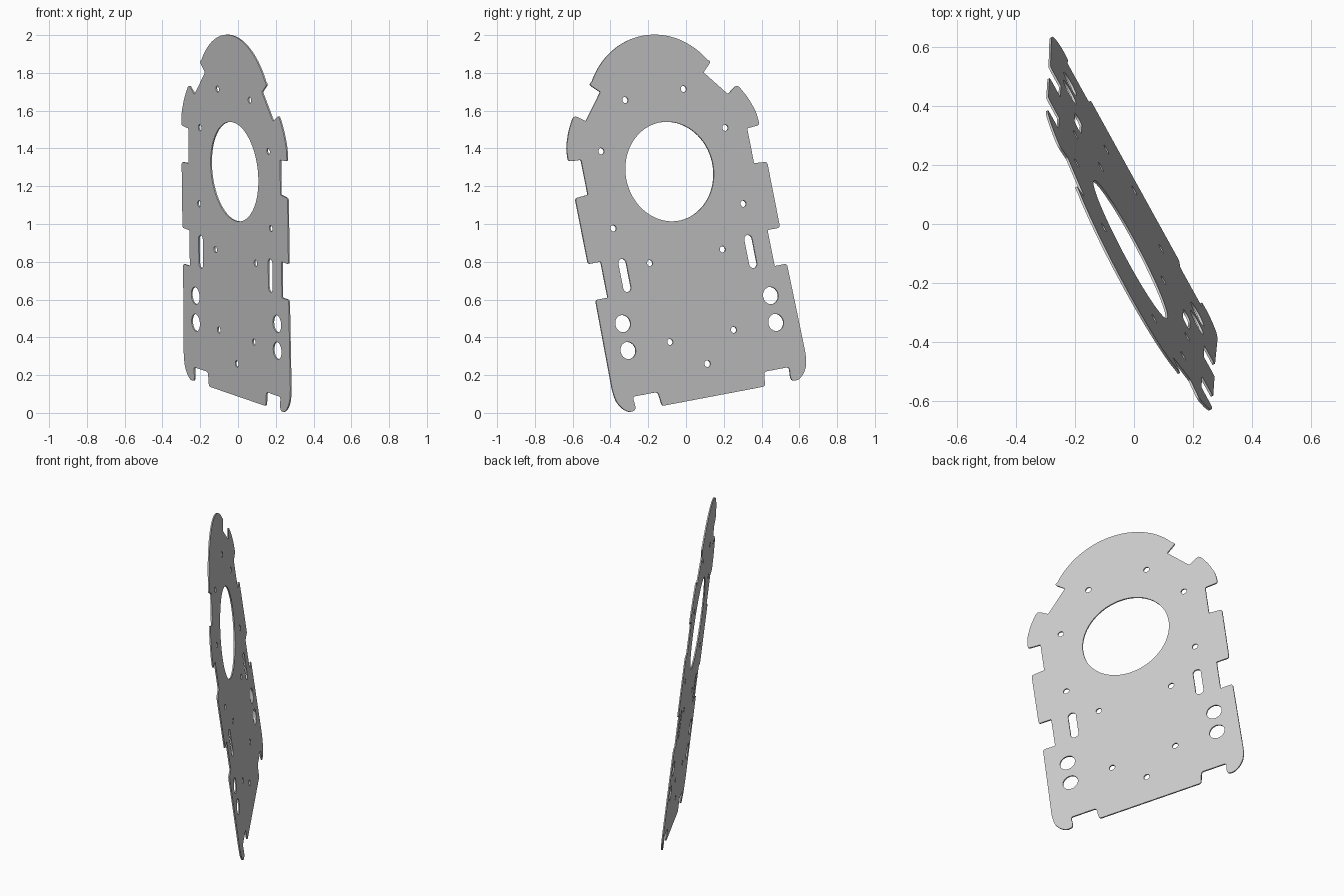
import bpy, math
from mathutils import Vector, Matrix

cube = bpy.data.objects.get("Cube")
if cube:
    bpy.data.objects.remove(cube)

THICK = 0.008


def rounded(corners):
    """Replace each (u, v, radius) corner of a loop by a short curve."""
    out = []
    count = len(corners)
    for i, (u, v, r) in enumerate(corners):
        p = Vector((u, v))
        if r == 0:
            out.append(p)
            continue
        a = Vector(corners[i - 1][:2]) - p
        b = Vector(corners[(i + 1) % count][:2]) - p
        a = p + a.normalized() * min(r, a.length * 0.45)
        b = p + b.normalized() * min(r, b.length * 0.45)
        for k in range(5):
            t = k / 4
            out.append(a * (1 - t) ** 2 + p * 2 * t * (1 - t) + b * t * t)
    return out


def slot(u, v, r, half=0, n=32):
    """Round hole, stretched along v when half is above zero."""
    pts = []
    for k in range(n):
        t = 2 * math.pi * (k + 0.5) / n
        s = math.sin(t)
        pts.append(Vector((u + r * math.cos(t), v + r * s + math.copysign(half, s))))
    return pts


# Half outline: foot, side tabs and ear, from the bottom upward
R = 0.015
half = [
    (0.315, 0.09, R), (0.325, 0.167, R), (0.48, 0.167, R),
    (0.474, 0.095, 0.025), (0.515, 0.088, 0.02), (0.555, 0.115, 0.02),
    (0.583, 0.158, 0.02), (0.592, 0.22, 0.02),
    (0.586, 0.707, R), (0.511, 0.707, 0.006), (0.511, 0.901, 0.006), (0.588, 0.901, R),
    (0.588, 1.256, R), (0.509, 1.262, 0.006), (0.509, 1.45, 0.006), (0.586, 1.455, R),
    (0.582, 1.525, 0.03), (0.55, 1.608, 0.03), (0.5, 1.69, 0.025),
    (0.436, 1.646, 0.008), (0.316, 1.784, 0.006), (0.372, 1.833, R),
]
# Domed top
dome = [(0.425 * math.cos(t), 1.61 + 0.425 * math.sin(t), 0)
        for t in (math.radians(34 + 56 * k / 20) for k in range(21))]
half += dome
outline = rounded(half + [(-u, v, r) for u, v, r in reversed(half[:-1])])

# Large opening, screw holes, cable holes and slots
loops = [outline, slot(0, 1.302, 0.265, n=72), slot(0, 0.265, 0.018)]
pairs = [
    (0.179, 1.718, 0.017, 0), (0.38, 1.475, 0.017, 0), (0.398, 1.062, 0.017, 0),
    (0.223, 0.845, 0.017, 0), (0.195, 0.415, 0.017, 0),
    (0.453, 0.557, 0.046, 0), (0.453, 0.412, 0.046, 0), (0.386, 0.806, 0.024, 0.065),
]
for u, v, r, h in pairs:
    for side in (1, -1):
        loops.append(slot(side * u, v, r, h))

# Flat plate from the filled, extruded outline
curve = bpy.data.curves.new("mounting_plate_outline", 'CURVE')
curve.dimensions = '2D'
curve.fill_mode = 'BOTH'
curve.extrude = THICK / 2
for pts in loops:
    spline = curve.splines.new('POLY')
    spline.points.add(len(pts) - 1)
    for point, p in zip(spline.points, pts):
        point.co = (p.x, p.y, 0, 1)
    spline.use_cyclic_u = True

# Plate leans and turns in space
normal = Vector((1, 0.53, 0.117)).normalized()
across = Vector((-0.552, 1, 0.19)).normalized()
across = (across - normal * across.dot(normal)).normalized()
up = normal.cross(across)
pose = Matrix((across, up, normal)).transposed().to_4x4()
pose.translation = (0.001, 0.163, 0)

plate = bpy.data.objects.new("mounting_plate", curve)
bpy.context.collection.objects.link(plate)
plate.matrix_world = pose
bpy.ops.object.select_all(action='DESELECT')
plate.select_set(True)
bpy.context.view_layer.objects.active = plate
bpy.ops.object.convert(target='MESH')
plate = bpy.context.object
plate.name = "mounting_plate"

# Light grey finish
grey = bpy.data.materials.new("light_grey")
grey.use_nodes = True
color = (0.6, 0.6, 0.6, 1)
grey.diffuse_color = color
grey.node_tree.nodes["Principled BSDF"].inputs["Base Color"].default_value = color
plate.data.materials.clear()
plate.data.materials.append(grey)
bpy.ops.object.shade_smooth_by_angle(angle=math.radians(30))
